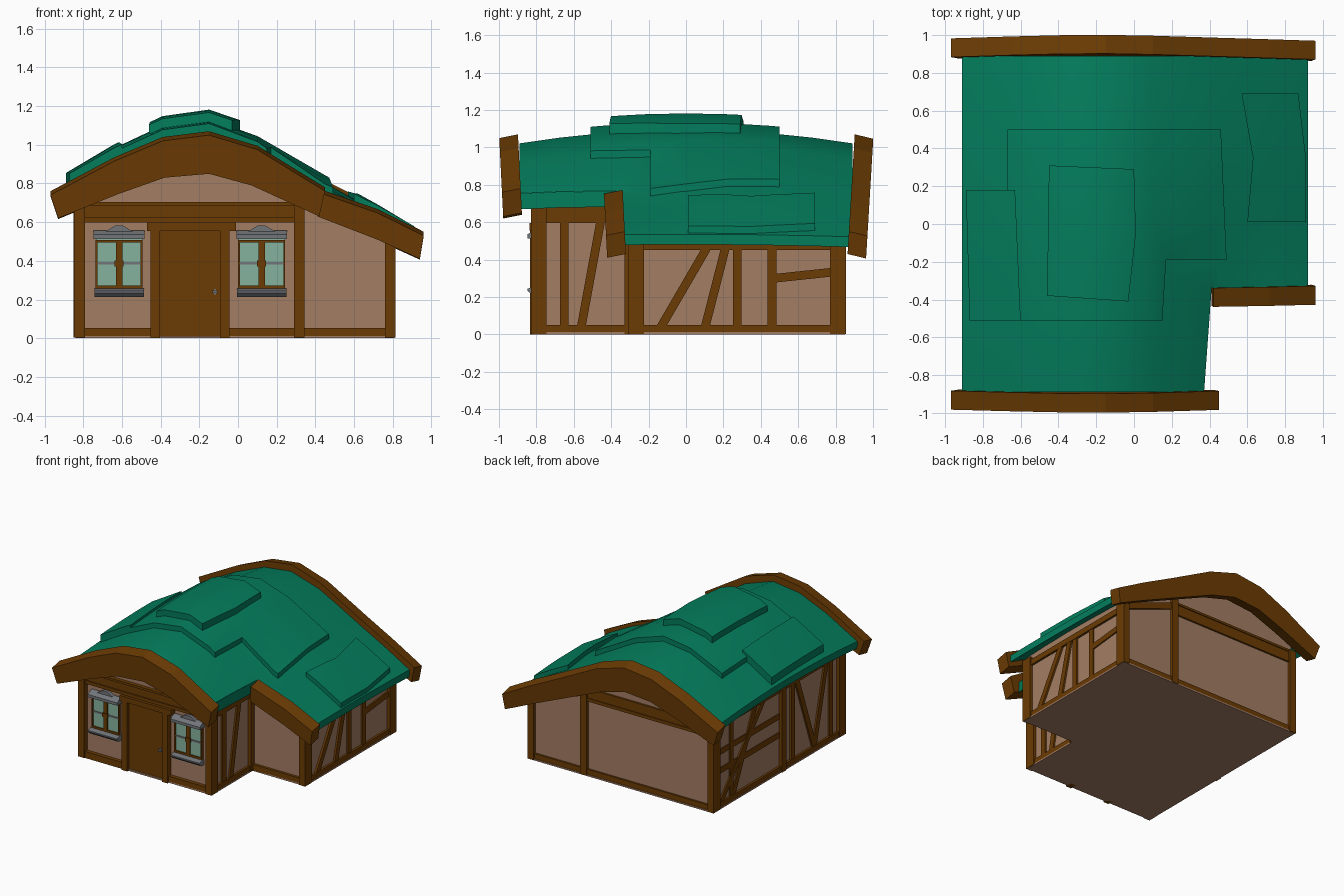
import bpy, bmesh, math

if "Cube" in bpy.data.objects:
    bpy.data.objects.remove(bpy.data.objects["Cube"])


def material(name, rgb):
    m = bpy.data.materials.new(name)
    m.use_nodes = True
    m.diffuse_color = (*rgb, 1)
    m.node_tree.nodes["Principled BSDF"].inputs["Base Color"].default_value = (*rgb, 1)
    return m


GREEN = material("roof green", (0.001, 0.205, 0.108))
WOOD = material("timber brown", (0.147, 0.044, 0.001))
PLASTER = material("warm plaster", (0.37, 0.205, 0.125))
GLASS = material("pale glass", (0.24, 0.45, 0.34))
STONE = material("grey stone", (0.171, 0.181, 0.195))


def finish(name, bm, mat, smooth=False):
    bmesh.ops.recalc_face_normals(bm, faces=bm.faces[:])
    me = bpy.data.meshes.new(name)
    bm.to_mesh(me)
    bm.free()
    me.materials.append(mat)
    if smooth:
        me.shade_smooth()
        me.set_sharp_from_angle(angle=math.radians(30))
    ob = bpy.data.objects.new(name, me)
    bpy.context.collection.objects.link(ob)


def prism(name, outline, axis, lo, hi, mat, lean=0):
    """Extrude an outline along an axis; lean tips it outward in y."""
    bm = bmesh.new()
    inner = min(lo, hi, key=abs)
    place = {"x": lambda a, b, n: (n, a, b),
             "y": lambda a, b, n: (a, n + lean * b, b - 4 * lean * (n - inner)),
             "z": lambda a, b, n: (a, b, n)}[axis]
    rings = [[bm.verts.new(place(a, b, n)) for a, b in outline] for n in (lo, hi)]
    for ring in rings:
        bm.faces.new(ring)
    for i in range(len(outline)):
        j = (i + 1) % len(outline)
        bm.faces.new((rings[0][i], rings[0][j], rings[1][j], rings[1][i]))
    finish(name, bm, mat)


def rect(a0, a1, b0, b1):
    return [(a0, b0), (a1, b0), (a1, b1), (a0, b1)]


def beam(name, wall, a, b, w):
    """Straight timber of width w between two points on a wall."""
    dx, dz = b[0] - a[0], b[1] - a[1]
    k = w / 2 / math.hypot(dx, dz)
    px, pz = -dz * k, dx * k
    pts = [(a[0] + px, a[1] + pz), (b[0] + px, b[1] + pz),
           (b[0] - px, b[1] - pz), (a[0] - px, a[1] - pz)]
    prism(name, pts, *wall, WOOD)


# Roof edge curve: top x, top z, bottom x, bottom z
CURVE = [(-.97, .76, -.93, .64), (-.64, .935, -.62, .765), (-.39, 1.04, -.38, .85),
         (-.15, 1.07, -.15, .87), (.1, .995, .07, .81), (.45, .815, .42, .66),
         (.72, .68, .72, .53), (.96, .55, .94, .43)]


def roof_z(x, y):
    for p, q in zip(CURVE, CURVE[1:]):
        if x <= q[0]:
            break
    z = p[1] + (q[1] - p[1]) * (x - p[0]) / (q[0] - p[0]) - .055
    # the roof dips toward the step between main house and wing
    dip = .06 * max(0, 1 - abs(x - .42) / .4) * min(1, max(0, .5 - 2 * y))
    return z + .12 * (z - .4) * (1 - (y / .9) ** 2) - dip


def roof_sheet(name, outline, lift, thick):
    """Cut a flat outline into strips, drape it on the roof and thicken it."""
    bm = bmesh.new()
    bm.faces.new([bm.verts.new((x, y, 0)) for x, y in outline])
    cuts = [((p[0], 0, 0), (1, 0, 0)) for p in CURVE]
    cuts += [((0, i * .225, 0), (0, 1, 0)) for i in range(-3, 4)]
    for co, no in cuts:
        bmesh.ops.bisect_plane(bm, geom=bm.verts[:] + bm.edges[:] + bm.faces[:],
                               plane_co=co, plane_no=no, dist=1e-5)
    for v in bm.verts:
        v.co.z = roof_z(v.co.x, v.co.y) + lift - thick
    new = bmesh.ops.extrude_face_region(bm, geom=bm.faces[:], use_keep_orig=True)
    for v in new["geom"]:
        if isinstance(v, bmesh.types.BMVert):
            v.co.z += thick
    finish(name, bm, GREEN, True)


# Roof, its thick front eave and the overlapping thatch patches
roof_sheet("roof", [(-.91, -.89), (.37, -.89), (.41, -.34), (.92, -.34),
                    (.92, .89), (-.91, .89)], .005, .055)
roof_sheet("front_eave", [(.25, -.89), (.371, -.89), (.411, -.34), (.25, -.34)], .003, .083)
roof_sheet("large_patch", [(-.67, -.51), (.15, -.51), (.17, -.19), (.49, -.19),
                           (.46, .5), (-.67, .5)], .045, .06)
roof_sheet("left_patch", [(-.87, -.51), (-.6, -.51), (-.63, .18), (-.89, .18)], .065, .075)
roof_sheet("ridge_patch", [(-.46, -.38), (-.03, -.41), (.01, -.05), (0, .29),
                           (-.45, .31)], .093, .07)
roof_sheet("right_patch", [(.6, .01), (.91, .01), (.91, .35), (.87, .69),
                           (.57, .69), (.63, .35)], .043, .05)


# Curved gable boards
def gable_board(name, pts, lo, hi, lean):
    outline = [p[:2] for p in pts] + [p[2:] for p in reversed(pts)]
    prism(name, outline, "y", lo, hi, WOOD, lean)


gable_board("front_gable_board", CURVE[:5] + [(.45, .78, .42, .65)], -.945, -.845, -.05)
gable_board("back_gable_board", CURVE, .838, .937, .06)
gable_board("wing_gable_board", [(.42, .772, .41, .65), (.72, .668, .72, .53), CURVE[-1]],
            -.4, -.3, -.05)

# Walls and floor
prism("main_walls", [(-.82, 0.01), (.32, 0.01), (.32, .76), (.1, .92), (-.15, .99),
                     (-.39, .96), (-.64, .85), (-.82, .75)], "y", -.79, .83, PLASTER)
prism("wing_walls", [(.3, 0.01), (.79, 0.01), (.79, .56), (.3, .78)],
      "y", -.28, .829, PLASTER)
prism("floor", [(-.84, -.82), (.34, -.82), (.34, -.3), (.81, -.3), (.81, .85),
                (-.84, .85)], "z", 0, .012, PLASTER)

# Corner posts
for name, x, y0, y1, top in [("front_left_post", -.845, -.83, -.745, .7),
                             ("front_right_post", .29, -.83, -.745, .72),
                             ("back_left_post", -.845, .77, .855, .7),
                             ("left_middle_post", -.85, -.065, -.01, .7),
                             ("back_middle_post", .29, .77, .855, .72),
                             ("inner_corner_post", .29, -.33, -.27, .72),
                             ("wing_front_post", .76, -.31, -.225, .52),
                             ("wing_back_post", .76, .77, .855, .52)]:
    prism(name, rect(x, x + .055, 0.003, top), "y", y0, y1, WOOD)

# Horizontal timbers of the two gable walls
FRONT, BACK = ("y", -.82, -.78), ("y", .82, .845)
WING_FRONT = ("y", -.3, -.27)
for side, wall, shallow in [("front", FRONT, ("y", -.81, -.78)),
                            ("back", BACK, ("y", .82, .838))]:
    beam(side + "_lower_rail", wall, (-.83, .612), (.33, .612), .025)
    beam(side + "_rail", shallow, (-.83, .655), (.33, .655), .07)
    beam(side + "_upper_rail", wall, (-.83, .695), (.33, .695), .018)
beam("front_sill_beam_a", FRONT, (-.83, .028), (-.42, .028), .05)
beam("front_sill_beam_b", FRONT, (-.07, .028), (.33, .028), .05)
beam("back_sill_beam", BACK, (-.83, .028), (.8, .028), .05)
beam("back_slope_beam", BACK, (.33, .66), (.8, .49), .05)
beam("wing_sill_beam", WING_FRONT, (.33, .028), (.8, .028), .05)

# Timbers of the right side, the wing and the left side
MAIN_SIDE, WING_SIDE, LEFT_SIDE = ("x", .31, .338), ("x", .78, .808), ("x", -.838, -.81)
frames = {
    "main_side": (MAIN_SIDE, [(-.8, .028, -.3, .028), (-.8, .66, -.3, .66),
                              (-.8, .62, -.3, .62), (-.65, .05, -.65, .63),
                              (-.56, .04, -.45, .64)]),
    "wing_side": (WING_SIDE, [(-.28, .028, .83, .028), (-.28, .475, .83, .475),
                              (-.14, .03, .11, .46), (.1, .03, .21, .46),
                              (.275, .04, .275, .46), (.46, .04, .46, .46),
                              (.47, .3, .8, .335)]),
    "left_side": (LEFT_SIDE, [(-.8, .028, .83, .028), (-.8, .67, .83, .67),
                              (-.17, .04, -.17, .66), (-.23, .65, -.45, .04),
                              (-.45, .04, -.6, .65), (-.66, .04, -.66, .66),
                              (.74, .04, .2, .65), (.58, .04, .3, .65),
                              (.6, .04, .6, .66), (-.03, .3, .78, .3),
                              (-.03, .45, .78, .45)]),
}
for name, (wall, sticks) in frames.items():
    for i, (a, b, c, d) in enumerate(sticks):
        depth = .0012 * i
        lo, hi = (wall[1] + depth, wall[2]) if wall[1] < 0 else (wall[1], wall[2] - depth)
        beam(f"{name}_timber_{i}", ("x", lo, hi), (a, b), (c, d), .046)

# Door with frame and handle
prism("door", rect(-.41, -.085, 0.003, .56), "y", -.808, -.78, WOOD)
for side, x in (("left", -.452), ("right", -.092)):
    prism(f"door_{side}_jamb", rect(x, x + .048, 0, .56), "y", -.835, -.78, WOOD)
prism("door_lintel", rect(-.47, -.01, .555, .597), "y", -.838, -.78, WOOD)
prism("door_handle_plate", rect(-.125, -.115, .225, .255), "y", -.814, -.8, STONE)
prism("door_handle", rect(-.133, -.107, .234, .246), "y", -.83, -.81, STONE)

# Windows with sloped stone hood and sill
for side, x in (("left", -.615), ("right", .122)):
    prism(f"{side}_window_glass", rect(x - .12, x + .12, .27, .515), "y", -.803, -.78, GLASS)
    for part, r in [("bottom", rect(x - .122, x + .122, .256, .272)),
                    ("top", rect(x - .122, x + .122, .495, .507)),
                    ("side_a", rect(x - .122, x - .112, .262, .507)),
                    ("side_b", rect(x + .112, x + .122, .262, .507)),
                    ("mullion", rect(x - .017, x + .017, .27, .5))]:
        prism(f"{side}_window_{part}", r, "y", -.812, -.78, WOOD)
    prism(f"{side}_window_bar", rect(x - .112, x + .112, .381, .394), "y", -.808, -.78, STONE)
    prism(f"{side}_window_latch", rect(x - .023, x + .023, .372, .403), "y", -.818, -.78, WOOD)
    hood = [(-.78, .513), (-.848, .513), (-.848, .535), (-.805, .558), (-.78, .558)]
    prism(f"{side}_window_hood", hood, "x", x - .131, x + .131, STONE)
    crest = [(x - .09, .54), (x + .09, .54), (x + .02, .582), (x - .02, .582)]
    prism(f"{side}_window_hood_crest", crest, "y", -.815, -.78, STONE)
    sill = [(-.78, .213), (-.825, .213), (-.848, .235), (-.848, .245), (-.80, .258),
            (-.78, .258)]
    prism(f"{side}_window_sill", sill, "x", x - .128, x + .128, STONE)
